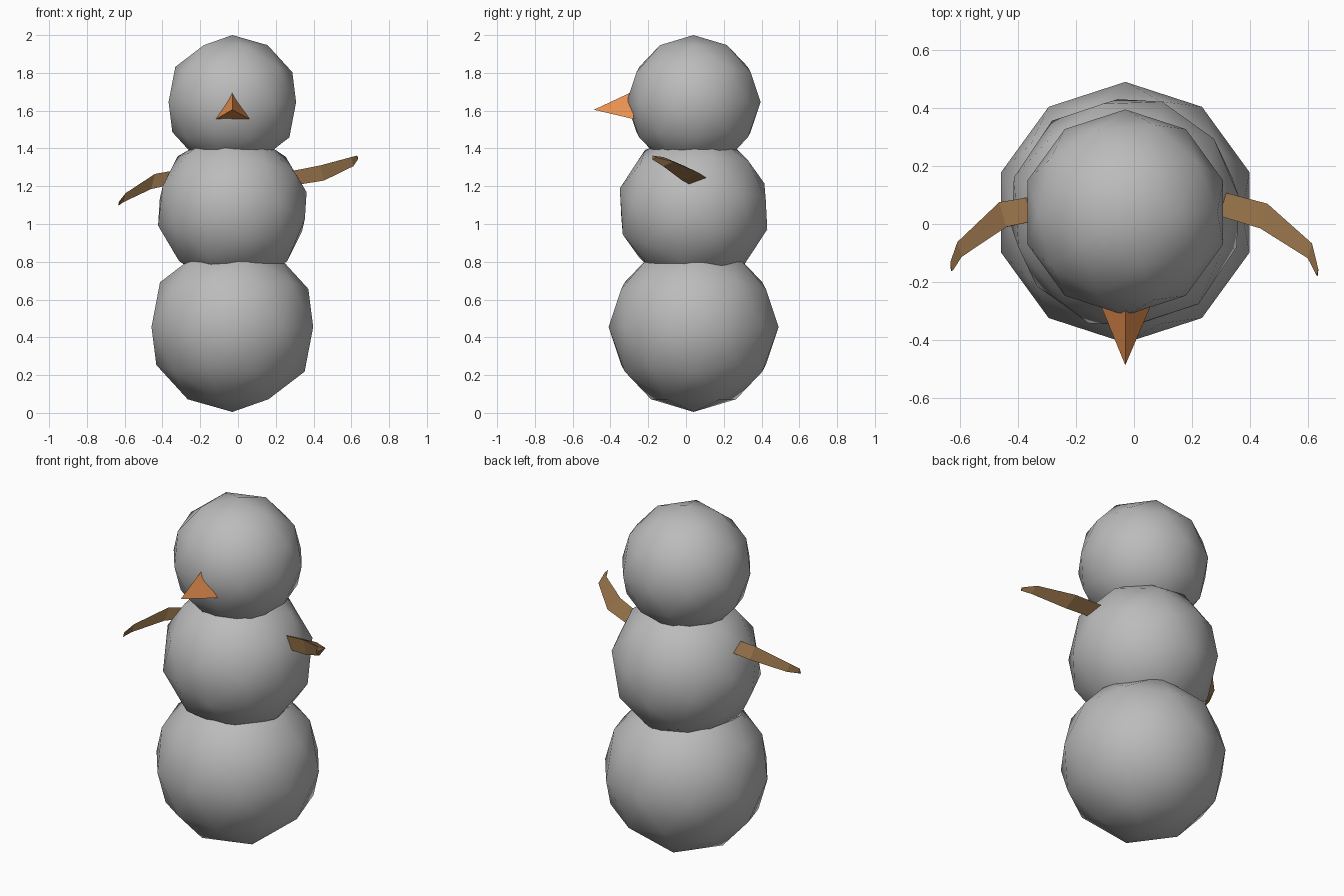
import bpy, bmesh
from math import radians
from mathutils import Vector

cube = bpy.data.objects.get("Cube")
if cube:
    bpy.data.objects.remove(cube, do_unlink=True)


def material(name, rgb):
    mat = bpy.data.materials.new(name)
    mat.use_nodes = True
    mat.diffuse_color = (*rgb, 1)
    mat.node_tree.nodes["Principled BSDF"].inputs["Base Color"].default_value = (*rgb, 1)
    return mat


snow = material("snow grey", (0.5, 0.5, 0.5))
carrot = material("carrot orange", (0.8, 0.28, 0.08))
wood = material("wood brown", (0.27, 0.15, 0.06))

CENTRE_X, CENTRE_Y = -0.03, 0.04


def snowball(name, z, radius, tilt=(0, 0, 0)):
    bpy.ops.mesh.primitive_ico_sphere_add(
        subdivisions=2, radius=radius, location=(CENTRE_X, CENTRE_Y, z), rotation=tilt)
    ball = bpy.context.object
    ball.name = name
    ball.data.materials.append(snow)
    bpy.ops.object.shade_smooth()


def loft(name, sections, mat):
    """Skin a row of triangular sections; a single point closes to a tip."""
    bm = bmesh.new()
    rings = [[bm.verts.new(p) for p in section] for section in sections]
    for a, b in zip(rings, rings[1:]):
        for i in range(3):
            j = (i + 1) % 3
            if len(b) == 1:
                bm.faces.new((a[i], a[j], b[0]))
            else:
                bm.faces.new((a[i], a[j], b[j], b[i]))
    for ring in (rings[0], rings[-1]):
        if len(ring) == 3:
            bm.faces.new(ring)
    bmesh.ops.recalc_face_normals(bm, faces=bm.faces)
    mesh = bpy.data.meshes.new(name)
    bm.to_mesh(mesh)
    bm.free()
    mesh.materials.append(mat)
    obj = bpy.data.objects.new(name, mesh)
    bpy.context.collection.objects.link(obj)


# Three stacked balls, the middle one leaning
snowball("bottom_ball", 0.455, 0.45)
snowball("middle_ball", 1.08, 0.406, (radians(-16), radians(13), 0))
snowball("head_ball", 1.645, 0.355)

# Three-sided nose
loft("nose", [[(CENTRE_X, -0.295, 1.695), (-0.117, -0.275, 1.555), (0.061, -0.275, 1.555)],
              [(CENTRE_X, -0.487, 1.605)]], carrot)


def arm(name, side, path):
    """Three-sided stick: each path entry is x, y, z and thickness."""
    corners = [Vector((-0.01 * side, -0.03, 0.04)),
               Vector((0.015 * side, 0.055, 0.0)),
               Vector((0.01 * side, -0.035, -0.04))]
    loft(name, [[Vector((side * x, y, z)) + c * size for c in corners]
                for x, y, z, size in path], wood)


# Bent stick arms, one raised and one lowered
arm("left_arm", 1, [(0.22, 0.08, 1.23, 0.9), (0.445, 0.015, 1.27, 1),
                    (0.605, -0.1, 1.33, 0.6), (0.632, -0.17, 1.352, 0.25)])
arm("right_arm", -1, [(0.25, 0.06, 1.265, 0.9), (0.45, 0.02, 1.225, 1),
                      (0.6, -0.095, 1.14, 0.6), (0.628, -0.15, 1.112, 0.35)])
